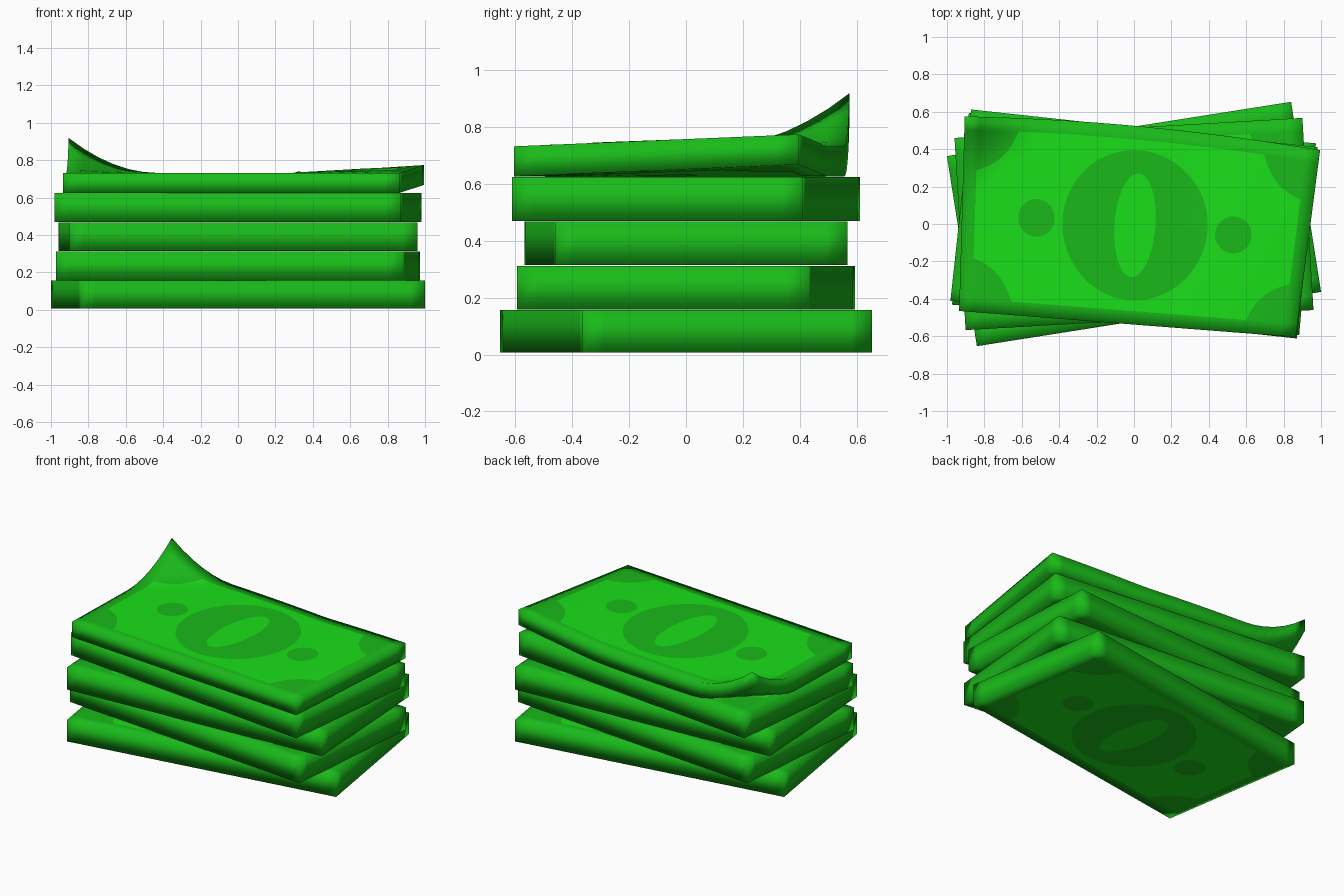
import bpy, math

if "Cube" in bpy.data.objects:
    bpy.data.objects.remove(bpy.data.objects["Cube"])

HX, HY = 0.9315, 0.5145      # half size of one bundle
THICK = 0.156


def mat(name, rgb):
    m = bpy.data.materials.new(name)
    m.diffuse_color = (*rgb, 1)
    m.use_nodes = True
    m.node_tree.nodes["Principled BSDF"].inputs["Base Color"].default_value = m.diffuse_color
    return m


BASE = mat("note green", (0.010, 0.49, 0.010))
PANEL = mat("bright green", (0.010, 0.74, 0.010))


def flat_bundle(z0, z1, angle):
    """Placement of a straight, rotated bundle."""
    c, s = math.cos(math.radians(angle)), math.sin(math.radians(angle))

    def place(x, y, top, off=0):
        return (x * c - y * s, x * s + y * c, z1 + off if top else z0 - off)
    return place


def curled_bundle(z0, z1):
    """Placement of the top bundle, with one corner curled up and one slightly raised."""
    fl, fr, bl, br = (-.935, -.465), (.865, -.605), (-.905, .575), (.995, .395)

    def place(x, y, top, off=0):
        u, v = (x / HX + 1) / 2, (y / HY + 1) / 2
        px, py = [(a * (1 - u) + b * u) * (1 - v) + (c * (1 - u) + d * u) * v
                  for a, b, c, d in zip(fl, fr, bl, br)]
        py += 0.036 * 4 * u * (1 - u) * v
        s = max(0, 1 - (x + HX + HY - y) / 0.47)
        lift = (0.187 if top else 0.21) * s * s
        lift += 0.042 * v * max(0, (u - 0.65) / 0.35)
        return (px, py, (z1 + off if top else z0 - off) + lift)
    return place


def make(name, verts, faces, m):
    me = bpy.data.meshes.new(name)
    me.from_pydata(verts, [], faces)
    me.materials.append(m)
    me.polygons.foreach_set("use_smooth", [True] * len(me.polygons))
    ob = bpy.data.objects.new(name, me)
    bpy.context.collection.objects.link(ob)
    return ob


def grid(place, hx, half_y, nx, ny, top, off=0):
    """Surface patch whose half height half_y(x) may vary along x."""
    vs = []
    for j in range(ny + 1):
        for i in range(nx + 1):
            x = -hx + 2 * hx * i / nx
            vs.append(place(x, half_y(x) * (2 * j / ny - 1), top, off))
    w = nx + 1
    fs = [(j * w + i, j * w + i + 1, (j + 1) * w + i + 1, (j + 1) * w + i)
          for j in range(ny) for i in range(nx)]
    return vs, fs if top else [f[::-1] for f in fs]


def slab(name, place, nx=24, ny=14):
    vt, ft = grid(place, HX, lambda x: HY, nx, ny, True)
    vb, fb = grid(place, HX, lambda x: HY, nx, ny, False)
    n, w = len(vt), nx + 1
    rim = ([i for i in range(nx)] + [j * w + nx for j in range(ny)]
           + [ny * w + i for i in range(nx, 0, -1)] + [j * w for j in range(ny, 0, -1)])
    walls = [(a + n, b + n, b, a) for a, b in zip(rim, rim[1:] + rim[:1])]
    faces = ft + [tuple(k + n for k in f) for f in fb] + walls
    make(name, vt + vb, faces, BASE)


def notched(x, r=0.29, margin=0.07):
    """Half height of the panel, scooped out around the four note corners."""
    d = HX - abs(x)
    return min(HY - margin, HY - math.sqrt(r * r - d * d)) if d < r else HY - margin


def disc(name, place, top, cx, cy, rx, ry, off, m, n=48, rings=4):
    """Disc printed on the note, following its surface."""
    vs = [place(cx, cy, top, off)]
    for r in range(1, rings + 1):
        for k in range(n):
            a = math.tau * k / n
            vs.append(place(cx + rx * r / rings * math.cos(a),
                            cy + ry * r / rings * math.sin(a), top, off))
    fs = [(0, 1 + k, 1 + (k + 1) % n) for k in range(n)]
    for r in range(rings - 1):
        a, b = 1 + r * n, 1 + (r + 1) * n
        fs += [(a + k, b + k, b + (k + 1) % n, a + (k + 1) % n) for k in range(n)]
    make(name, vs, fs if top else [f[::-1] for f in fs], m)


def printing(name, place, top):
    # bright inner panel with scooped corners
    make(name + "_panel", *grid(place, HX - .07, notched, 72, 14, top, .003), PANEL)
    # large medallion with a plain oval, and two small dots
    disc(name + "_medallion", place, top, 0, 0, .39, .39, .005, BASE, n=64)
    disc(name + "_oval", place, top, 0, 0, .11, .27, .007, PANEL)
    for s in (-1, 1):
        disc(name + "_dot", place, top, s * .53, 0, .098, .098, .005, BASE)


# four straight bundles and the curled one on top
bundles = [flat_bundle(i * THICK + (.007 if i == 0 else .002), (i + 1) * THICK, a)
           for i, a in enumerate((8.96, -5, 3.3, -6.2))]
bundles.append(curled_bundle(.626, .732))
for i, place in enumerate(bundles):
    name = "note_bundle_%d" % (i + 1)
    slab(name, place)
    for top in (True, False):
        printing(name + ("_top" if top else "_bottom"), place, top)
